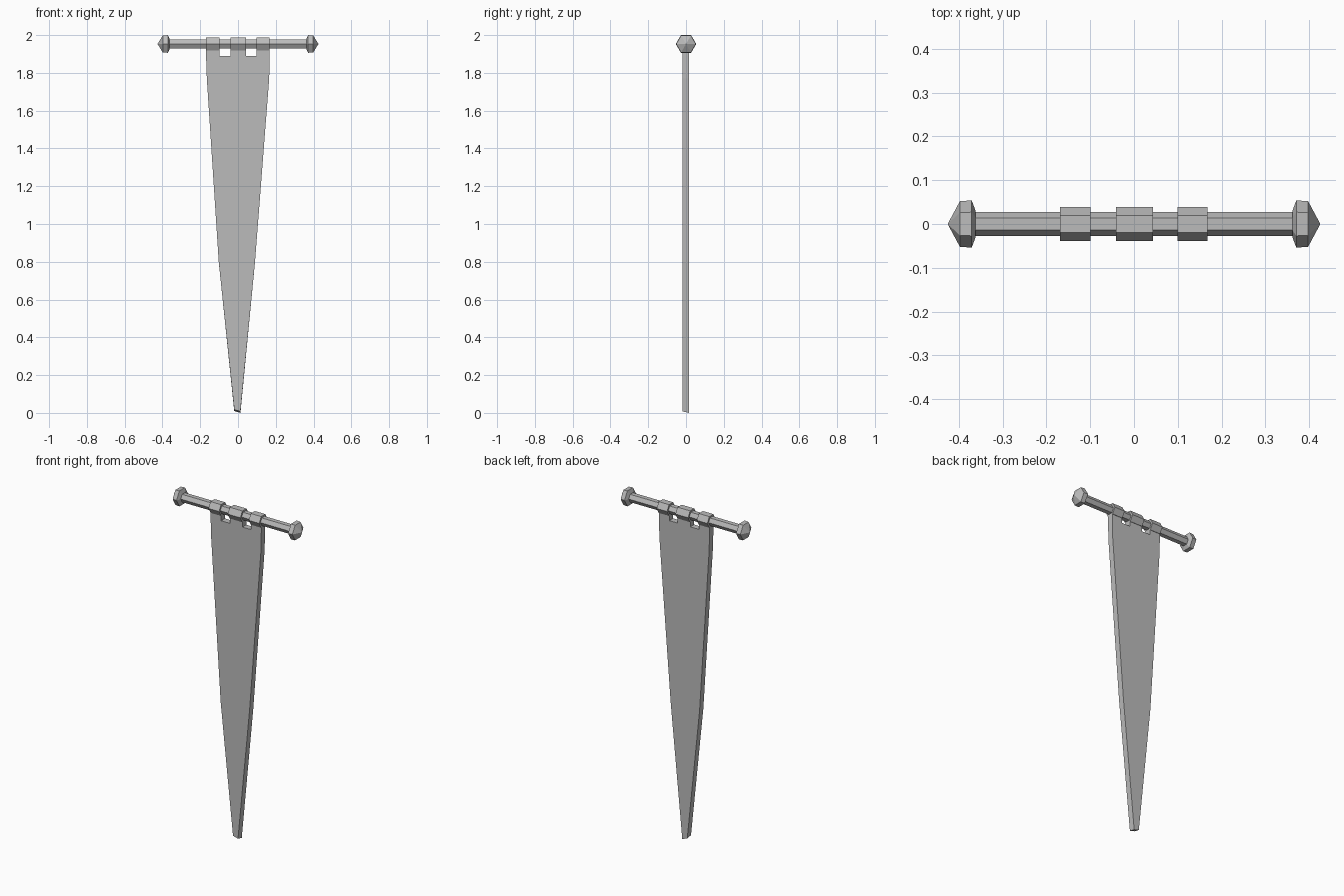
import bpy, bmesh, math
from mathutils import Vector

if "Cube" in bpy.data.objects:
    bpy.data.objects.remove(bpy.data.objects["Cube"])

grey = bpy.data.materials.new("plain_grey")
grey.use_nodes = True
colour = (0.5, 0.5, 0.5, 1)
grey.diffuse_color = colour
grey.node_tree.nodes["Principled BSDF"].inputs["Base Color"].default_value = colour

ROD_Z = 1.953
SIDES = 6


def finish(name, bm):
    bmesh.ops.recalc_face_normals(bm, faces=bm.faces)
    mesh = bpy.data.meshes.new(name)
    bm.to_mesh(mesh)
    bm.free()
    mesh.materials.append(grey)
    obj = bpy.data.objects.new(name, mesh)
    bpy.context.collection.objects.link(obj)
    return obj


def lathe_x(name, profile):
    """Six-sided solid around the rod axis from (x, radius) pairs; radius 0 is a tip."""
    bm = bmesh.new()
    rings = []
    for x, r in profile:
        if r == 0:
            rings.append([bm.verts.new((x, 0, ROD_Z))] * SIDES)
            continue
        angles = [math.tau * i / SIDES for i in range(SIDES)]
        rings.append([bm.verts.new((x, r * math.cos(a), ROD_Z + r * math.sin(a)))
                      for a in angles])
    for a, b in zip(rings, rings[1:]):
        for i in range(SIDES):
            j = (i + 1) % SIDES
            bm.faces.new(list(dict.fromkeys((a[i], a[j], b[j], b[i]))))
    for ring in (rings[0], rings[-1]):
        if len(set(ring)) == SIDES:
            bm.faces.new(ring)
    return finish(name, bm)


# Crossbar with a pointed finial on each end
lathe_x("crossbar", [(-0.37, 0.027), (0.37, 0.027)])
for side, s in (("left", 1), ("right", -1)):
    lathe_x(side + "_finial", [(s * 0.362, 0.03), (s * 0.371, 0.054),
                               (s * 0.398, 0.052), (s * 0.426, 0)])

# Hanging loops wrapped round the crossbar
loops = {"right_loop": (-0.169, -0.099), "middle_loop": (-0.041, 0.043),
         "left_loop": (0.099, 0.168)}
for name, (x0, x1) in loops.items():
    lathe_x(name, [(x0, 0.039), (x1, 0.039)])

# Tapered cloth, with tabs reaching up into the loops
NOTCH_Z, TAB_Z = 1.89, 1.925
outline = [(-0.02, 0.018), (0.013, 0.008), (0.09, 0.8), (0.165, 1.77)]
for x0, x1 in reversed(list(loops.values())):
    outline += [(x1, NOTCH_Z), (x1, TAB_Z), (x0, TAB_Z), (x0, NOTCH_Z)]
outline += [(-0.165, 1.77), (-0.102, 0.8)]

bm = bmesh.new()
front = bm.faces.new([bm.verts.new((x, -0.019, z)) for x, z in outline])
extruded = bmesh.ops.extrude_face_region(bm, geom=[front], use_keep_orig=True)
back = [v for v in extruded["geom"] if isinstance(v, bmesh.types.BMVert)]
bmesh.ops.translate(bm, verts=back, vec=Vector((0, 0.036, 0)))
# The cut lower tip slants down towards the back
for v in back:
    if v.co.z < 0.1:
        v.co.z -= 0.008
finish("banner_cloth", bm)
